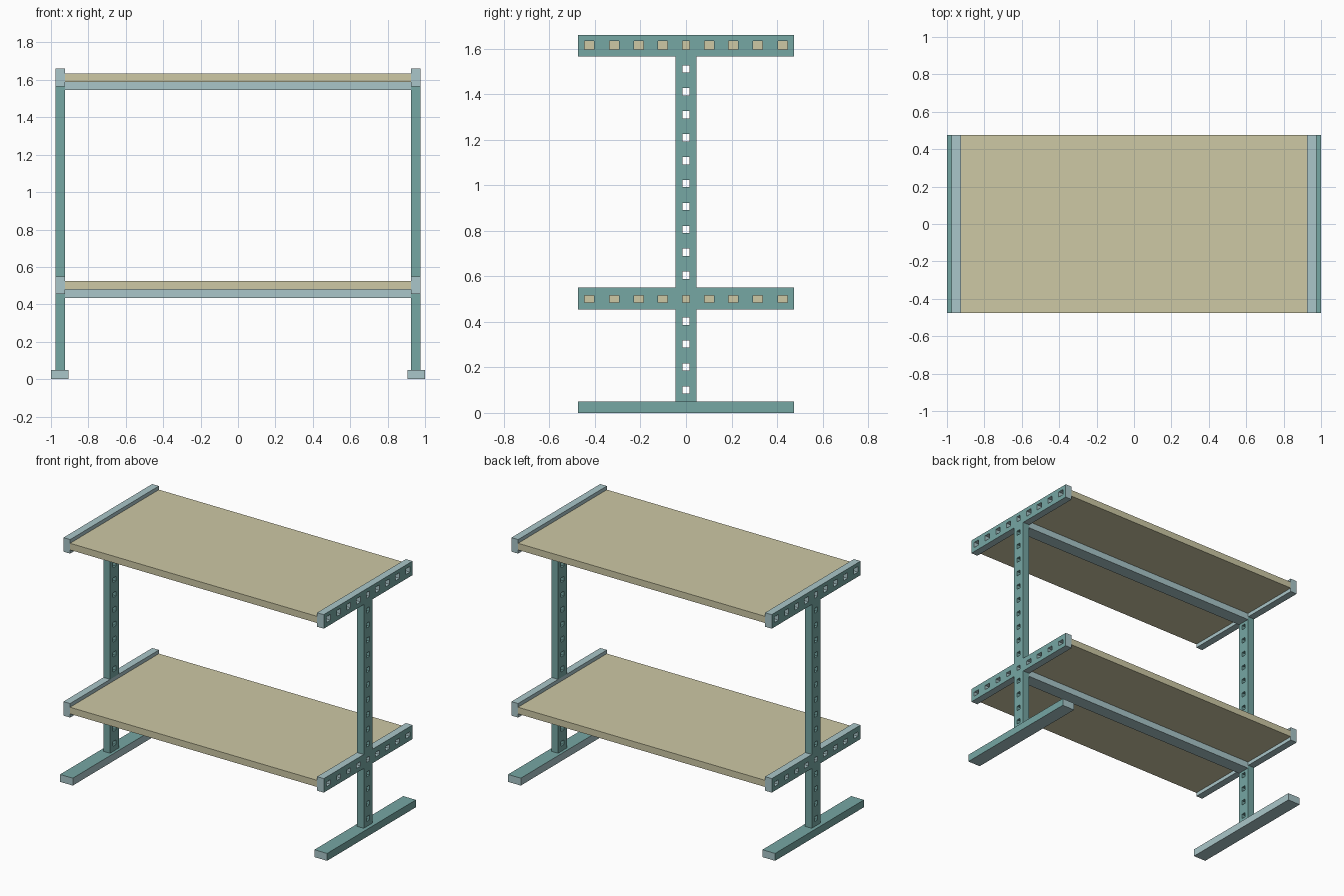
import bpy, bmesh

if "Cube" in bpy.data.objects:
    bpy.data.objects.remove(bpy.data.objects["Cube"])


def material(name, rgb):
    m = bpy.data.materials.new(name)
    m.diffuse_color = (*rgb, 1)
    m.use_nodes = True
    m.node_tree.nodes["Principled BSDF"].inputs["Base Color"].default_value = m.diffuse_color
    return m


TEAL = material("teal_steel", (0.18, 0.385, 0.37))
PALE = material("pale_blue_steel", (0.40, 0.565, 0.585))
TAN = material("tan_board", (0.61, 0.58, 0.375))


def finish(name, bm, mats, rule=None):
    bmesh.ops.recalc_face_normals(bm, faces=bm.faces)
    bm.normal_update()
    if rule:
        for f in bm.faces:
            f.material_index = rule(f)
    me = bpy.data.meshes.new(name)
    bm.to_mesh(me)
    bm.free()
    for m in mats:
        me.materials.append(m)
    ob = bpy.data.objects.new(name, me)
    bpy.context.collection.objects.link(ob)
    return ob


def box(name, x, y, z, mats, rule=None):
    bm = bmesh.new()
    bmesh.ops.create_cube(bm, size=1)
    for v in bm.verts:
        for i, (lo, hi) in enumerate((x, y, z)):
            v.co[i] = lo if v.co[i] < 0 else hi
    return finish(name, bm, mats, rule)


def holed_bar(name, x, y, z, holes, mats, rule=None):
    """Bar of thickness x, pierced along x by holes (y0, y1, z0, z1)."""
    ys = sorted({*y, *(h[0] for h in holes), *(h[1] for h in holes)})
    zs = sorted({*z, *(h[2] for h in holes), *(h[3] for h in holes)})
    bm = bmesh.new()
    grid = {(i, j): bm.verts.new((x[0], a, b))
            for i, a in enumerate(ys) for j, b in enumerate(zs)}
    for i in range(len(ys) - 1):
        for j in range(len(zs) - 1):
            cy, cz = (ys[i] + ys[i + 1]) / 2, (zs[j] + zs[j + 1]) / 2
            if not any(h[0] < cy < h[1] and h[2] < cz < h[3] for h in holes):
                bm.faces.new([grid[i, j], grid[i + 1, j],
                              grid[i + 1, j + 1], grid[i, j + 1]])
    ext = bmesh.ops.extrude_face_region(bm, geom=bm.faces[:], use_keep_orig=True)
    for v in ext["geom"]:
        if isinstance(v, bmesh.types.BMVert):
            v.co.x = x[1]
    return finish(name, bm, mats, rule)


HALF = 0.475
ARM_LEVELS = {"lower": (0.455, 0.50, 0.015), "upper": (1.565, 1.615, 0.019)}
HOLE_Y = (-0.425, -0.315, -0.208, -0.102, 0, 0.102, 0.208, 0.315, 0.425)

for s, side in ((-1, "left"), (1, "right")):
    def outer(f, s=s):
        return 0 if f.normal.x * s > 0.5 and abs(f.calc_center_median().x) > 0.97 else 1

    def outer_or_top(f, s=s):
        return 0 if f.normal.x * s > 0.5 or f.normal.z > 0.5 else 1

    x = tuple(sorted((s * 0.925, s * 0.975)))

    # Foot
    box(side + "_foot", sorted((s * 0.905, s * 1.0)), (-HALF, HALF), (0, 0.05),
        [TEAL, PALE], outer_or_top)

    # Post sections below and between the arms
    for label, z0, z1, rows in (("lower", 0.05, 0.455, range(1, 5)),
                                ("upper", 0.55, 1.565, range(6, 16))):
        holes = [(-0.016, 0.016, k * 0.1007 - 0.016, k * 0.1007 + 0.016) for k in rows]
        holed_bar(f"{side}_{label}_post", x, (-0.047, 0.047), (z0, z1), holes, [TEAL])

    # Shelf arms
    for label, (z0, hz, hh) in ARM_LEVELS.items():
        holes = []
        for y in HOLE_Y:
            w = 0.016 if y == 0 else 0.021
            holes.append((y - w, y + w, hz - hh, hz + hh))
        holed_bar(f"{side}_{label}_arm", x, (-HALF, HALF), (z0, z0 + 0.095),
                  holes, [TEAL, PALE], outer)

# Shelf boards and the beams beneath them
for label, z in (("lower", 0.48), ("upper", 1.59)):
    box(label + "_shelf", (-0.925, 0.925), (-HALF, HALF), (z, z + 0.045), [TAN])
    box(label + "_beam", (-0.925, 0.925), (-0.045, 0.045), (z - 0.045, z), [PALE])
